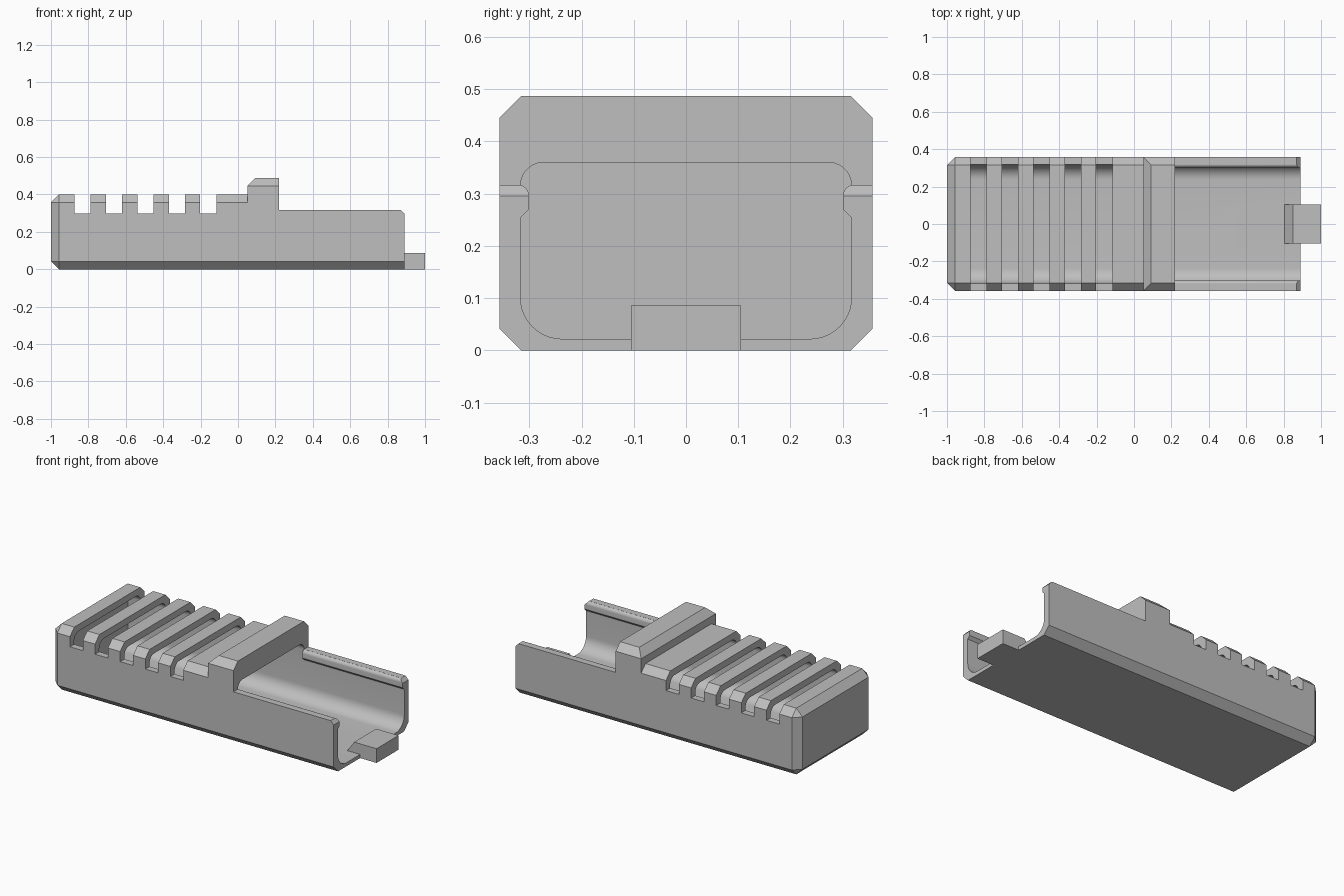
import bpy
import bmesh
import math

cube = bpy.data.objects.get("Cube")
if cube:
    bpy.data.objects.remove(cube, do_unlink=True)

GREY = (0.52, 0.52, 0.52, 1.0)
grey = bpy.data.materials.new("plain grey")
grey.use_nodes = True
grey.diffuse_color = GREY
grey.node_tree.nodes["Principled BSDF"].inputs["Base Color"].default_value = GREY

END, HALF, CHAMFER = 0.89, 0.357, 0.042
STEP = 0.22
RAIL_TOP = 0.317


def finish(name, bm):
    bmesh.ops.recalc_face_normals(bm, faces=bm.faces[:])
    mesh = bpy.data.meshes.new(name)
    bm.to_mesh(mesh)
    bm.free()
    mesh.materials.append(grey)
    obj = bpy.data.objects.new(name, mesh)
    bpy.context.collection.objects.link(obj)
    return obj


def prism(name, points, axis, lo, hi):
    """Extrude a (y, z) outline along x, or an (x, z) outline along y."""
    bm = bmesh.new()
    ends = []
    for t in (lo, hi):
        ends.append([bm.verts.new((t, a, b) if axis == "x" else (a, t, b)) for a, b in points])
    bm.faces.new(ends[0])
    bm.faces.new(ends[1])
    n = len(points)
    for i in range(n):
        j = (i + 1) % n
        bm.faces.new((ends[0][i], ends[0][j], ends[1][j], ends[1][i]))
    return finish(name, bm)


def box(name, x0, x1, half, z0, z1, rule=None):
    """Box with chamfers on the edges whose midpoint passes the rule."""
    bm = bmesh.new()
    bmesh.ops.create_cube(bm, size=1)
    for v in bm.verts:
        v.co = (x1 if v.co.x > 0 else x0, math.copysign(half, v.co.y), z1 if v.co.z > 0 else z0)
    if rule:
        edges = [e for e in bm.edges if rule((e.verts[0].co + e.verts[1].co) / 2, e)]
        bmesh.ops.bevel(bm, geom=edges, offset=CHAMFER, segments=1, affect="EDGES", profile=0.5)
    return finish(name, bm)


def combine(target, other, operation):
    mod = target.modifiers.new(other.name, "BOOLEAN")
    mod.operation = operation
    mod.solver = "EXACT"
    mod.object = other
    bpy.context.view_layer.objects.active = target
    bpy.ops.object.modifier_apply(modifier=mod.name)
    bpy.data.objects.remove(other, do_unlink=True)


def arc(cy, cz, r, start, stop, steps=10):
    return [(cy + r * math.cos(math.radians(start + (stop - start) * i / steps)),
             cz + r * math.sin(math.radians(start + (stop - start) * i / steps)))
            for i in range(steps + 1)]


# Outer shell, chamfered everywhere except around the open end
body = box("casing", -1, END, HALF, 0, 0.4,
           lambda mid, e: any(v.co.x < 0 for v in e.verts))

# Raised stop block across the middle
block = box("stop_block", 0.05, STEP, HALF, 0.2, 0.487,
            lambda mid, e: mid.z > 0.48 and mid.x < STEP - 0.01)
combine(body, block, "UNION")

# Lower the walls of the open half
combine(body, box("open_cut", STEP, 1.2, 0.6, RAIL_TOP, 0.7), "DIFFERENCE")

# Hollow interior with rounded corners
side = 0.317
right_half = (arc(side - 0.08, 0.102, 0.08, -90, 0) +
              arc(side - 0.045, 0.315, 0.045, 0, 90))
outline = right_half + [(-y, z) for y, z in reversed(right_half)]
combine(body, prism("cavity", outline, "x", -0.958, 1.1), "DIFFERENCE")

# Five slots across the roof
for i in range(5):
    x = -0.874 + 0.168 * i
    combine(body, box("slot", x, x + 0.086, 0.6, 0.297, 0.6), "DIFFERENCE")

# Inner lips along the open walls
lip = ([(0.335, 0.25), (side, 0.254), (0.301, 0.27)] +
       arc(0.321, 0.297, 0.02, 180, 90, 6) + [(0.335, RAIL_TOP)])
for s in (-1, 1):
    combine(body, prism("lip", [(s * y, z) for y, z in lip], "x", STEP, END), "UNION")

# Small chamfer at the free ends of the walls
corner = [(END - 0.021, RAIL_TOP + 0.001), (END + 0.001, 0.295), (END + 0.03, 0.295),
          (END + 0.03, 0.35), (END - 0.021, 0.35)]
combine(body, prism("corner_cut", corner, "y", -0.6, 0.6), "DIFFERENCE")

# Ramped latch tab on the floor
tab = [(0.805, 0), (1.0, 0), (1.0, 0.086), (0.85, 0.086), (0.805, 0.022)]
combine(body, prism("latch_tab", tab, "y", -0.105, 0.105), "UNION")

bpy.ops.object.select_all(action="DESELECT")
body.select_set(True)
bpy.context.view_layer.objects.active = body
bpy.ops.object.shade_smooth_by_angle(angle=math.radians(25))
